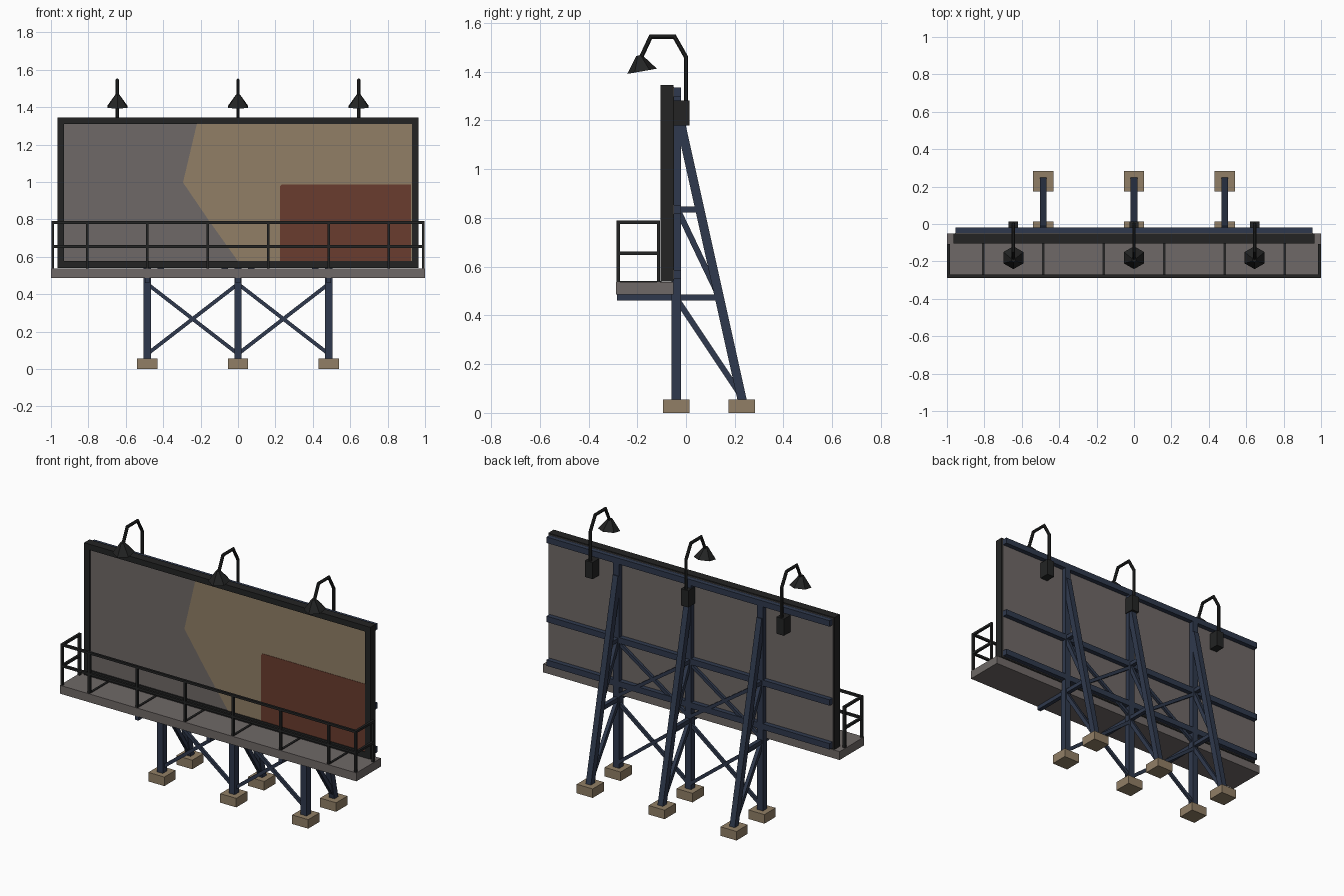
import bpy, bmesh, math
from mathutils import Vector, Matrix

if "Cube" in bpy.data.objects:
    bpy.data.objects.remove(bpy.data.objects["Cube"])


def material(name, rgb):
    lin = [((c / 255 + 0.055) / 1.055) ** 2.4 for c in rgb]
    m = bpy.data.materials.new(name)
    m.diffuse_color = (*lin, 1)
    m.use_nodes = True
    m.node_tree.nodes["Principled BSDF"].inputs["Base Color"].default_value = m.diffuse_color
    return m


NAVY = material("navy steel", (47, 57, 77))
BLACK = material("black metal", (35, 36, 36))
GREY = material("warm grey", (111, 105, 103))
TAN = material("tan", (145, 127, 102))
RED = material("rust red", (106, 60, 46))


def finish(name, bm, mat):
    bmesh.ops.recalc_face_normals(bm, faces=bm.faces)
    me = bpy.data.meshes.new(name)
    bm.to_mesh(me)
    bm.free()
    me.materials.append(mat)
    ob = bpy.data.objects.new(name, me)
    bpy.context.collection.objects.link(ob)
    return ob


def beams(name, mat, items):
    """Rectangular bars: (start, end, width along x or y, thickness)."""
    bm = bmesh.new()
    for p, q, w, t in items:
        p, q = Vector(p), Vector(q)
        d = (q - p).normalized()
        side = Vector((1, 0, 0)) if abs(d.x) < 0.01 else Vector((0, 1, 0))
        third = d.cross(side)
        rot = Matrix((side, third, d)).transposed().to_4x4()
        mat4 = Matrix.Translation((p + q) / 2) @ rot @ Matrix.Diagonal((w, t, (q - p).length, 1))
        bmesh.ops.create_cube(bm, size=1, matrix=mat4)
    return finish(name, bm, mat)


def boxes(name, mat, items):
    """Boxes: (x0, x1, y0, y1, z0, z1)."""
    return beams(name, mat, [((( a + b) / 2, (c + d) / 2, e), ((a + b) / 2, (c + d) / 2, f), b - a, d - c)
                             for a, b, c, d, e, f in items])


def plate(name, mat, pts, y0, y1):
    bm = bmesh.new()
    f = bm.faces.new([bm.verts.new((x, y0, z)) for x, z in pts])
    r = bmesh.ops.extrude_face_region(bm, geom=[f])
    for v in r["geom"]:
        if isinstance(v, bmesh.types.BMVert):
            v.co.y = y1
    return finish(name, bm, mat)


COLS = (-0.485, 0, 0.485)
CY = -0.04

# footings
boxes("footings", TAN, [(x - 0.054, x + 0.054, y - 0.054, y + 0.054, 0, 0.055)
                        for x in COLS for y in (CY, 0.229)])

# columns, raking back struts and side-plane bracing
boxes("columns", NAVY, [(x - 0.02, x + 0.02, -0.06, -0.02, 0.05, 1.33) for x in COLS])
beams("back_struts", NAVY, [((x, 0.231, 0.05), (x, -0.03, 1.225), 0.035, 0.037) for x in COLS])
side = []
for x in COLS:
    side += [((x, CY, 0.835), (x, 0.05, 0.835), 0.025, 0.024),
             ((x, -0.03, 0.825), (x, 0.135, 0.48), 0.022, 0.024),
             ((x, -0.03, 0.455), (x, 0.22, 0.08), 0.022, 0.024)]
beams("side_braces", NAVY, side)
beams("catwalk_brackets", NAVY, [((x, -0.284, 0.473), (x, 0.14, 0.473), 0.025, 0.025) for x in COLS])

# cross bracing between columns
cross = []
for a, b in zip(COLS, COLS[1:]):
    for lo, hi in ((0.08, 0.455), (0.49, 0.82)):
        cross += [((a, CY + 0.006, lo), (b, CY + 0.006, hi), 0.016, 0.02),
                  ((a, CY + 0.012, hi), (b, CY + 0.012, lo), 0.016, 0.02)]
beams("cross_braces", NAVY, cross)

# rails behind the panel
boxes("panel_rails", NAVY, [(-0.955, 0.955, -0.05, -0.02, z - 0.018, z + 0.018)
                            for z in (0.568, 0.835, 1.317)])

# panel frame and backing
boxes("panel_frame", BLACK, [
    (-0.965, 0.965, -0.104, -0.052, 1.31, 1.345), (-0.965, 0.965, -0.104, -0.052, 0.54, 0.576),
    (-0.965, -0.93, -0.104, -0.052, 0.576, 1.31), (0.93, 0.965, -0.104, -0.052, 0.576, 1.31)])
boxes("panel_board", GREY, [(-0.931, 0.931, -0.095, -0.053, 0.575, 1.311),
                            (-0.957, 0.957, -0.054, -0.049, 0.548, 1.337)])

# coloured areas on the front face
plate("tan_area", TAN, [(-0.22, 1.31), (-0.294, 0.997), (-0.16, 0.80), (0, 0.576),
                        (0.93, 0.576), (0.93, 1.31)], -0.097, -0.094)
plate("red_area", RED, [(0.225, 0.576), (0.925, 0.576), (0.925, 0.987), (0.235, 0.987),
                        (0.225, 0.977)], -0.099, -0.094)

# catwalk deck with dark cross strips
boxes("catwalk_deck", GREY, [(-1, 1, -0.288, -0.052, 0.486, 0.537)])
POSTS = [-0.807 + 0.3228 * i for i in range(6)]
boxes("deck_strips", BLACK, [(x - 0.007, x + 0.007, -0.278, -0.1, 0.53, 0.541) for x in POSTS])

# railing
RY, RB, RX, R = -0.278, -0.113, 0.99, 0.014
rail = [((x, RY, 0.53), (x, RY, 0.785), R, R) for x in POSTS + [-RX, RX]]
for s in (-RX, RX):
    rail.append(((s, RB, 0.53), (s, RB, 0.785), R, R))
for z in (0.655, 0.783):
    rail.append(((-RX - R / 2, RY, z), (RX + R / 2, RY, z), R, R))
    rail += [((s, RY, z), (s, RB + R / 2, z), R, R) for s in (-RX, RX)]
beams("railing", BLACK, rail)

# lamps: box, bent pipe and six-sided shade
LAMPS = (-0.645, 0, 0.645)
boxes("lamp_boxes", BLACK, [(x - 0.025, x + 0.025, -0.05, 0.014, 1.18, 1.282) for x in LAMPS])


def lamp_pipe(x, r=0.0095, n=8):
    path = [Vector((0, *p)) for p in ((0, 1.25), (0, 1.46), (-0.047, 1.543), (-0.145, 1.543), (-0.186, 1.455))]
    bm = bmesh.new()
    rings = []
    for i, p in enumerate(path):
        d0 = (p - path[max(i - 1, 0)]).normalized()
        d1 = (path[min(i + 1, len(path) - 1)] - p).normalized()
        t = (d0 + d1).normalized()
        miter = 1 / t.dot(d1 if d1.length else d0)
        nrm = Vector((0, -t.z, t.y)) * miter
        ring = []
        for k in range(n):
            a = 2 * math.pi * (k + 0.5) / n
            ring.append(bm.verts.new(p + Vector((x + r * math.cos(a), 0, 0)) + nrm * r * math.sin(a)))
        rings.append(ring)
    for a, b in zip(rings, rings[1:]):
        for k in range(n):
            bm.faces.new((a[k], a[(k + 1) % n], b[(k + 1) % n], b[k]))
    bm.faces.new(rings[0])
    bm.faces.new(rings[-1])
    finish("lamp_pipe", bm, BLACK)


def lamp_shade(x):
    bm = bmesh.new()
    m = (Matrix.Translation((x, -0.186, 1.434)) @ Matrix.Rotation(math.radians(10), 4, 'X')
         @ Matrix.Rotation(math.radians(90), 4, 'Z'))
    bmesh.ops.create_cone(bm, cap_ends=True, segments=6, radius1=0.062, radius2=0.012, depth=0.066, matrix=m)
    # put corners toward front and back
    if max(abs(v.co.x - x) for v in bm.verts) > 0.058:
        bmesh.ops.rotate(bm, verts=bm.verts, cent=m.translation,
                         matrix=Matrix.Rotation(math.radians(30), 3, m.to_3x3() @ Vector((0, 0, 1))))
    finish("lamp_shade", bm, BLACK)


for lx in LAMPS:
    lamp_pipe(lx)
    lamp_shade(lx)
